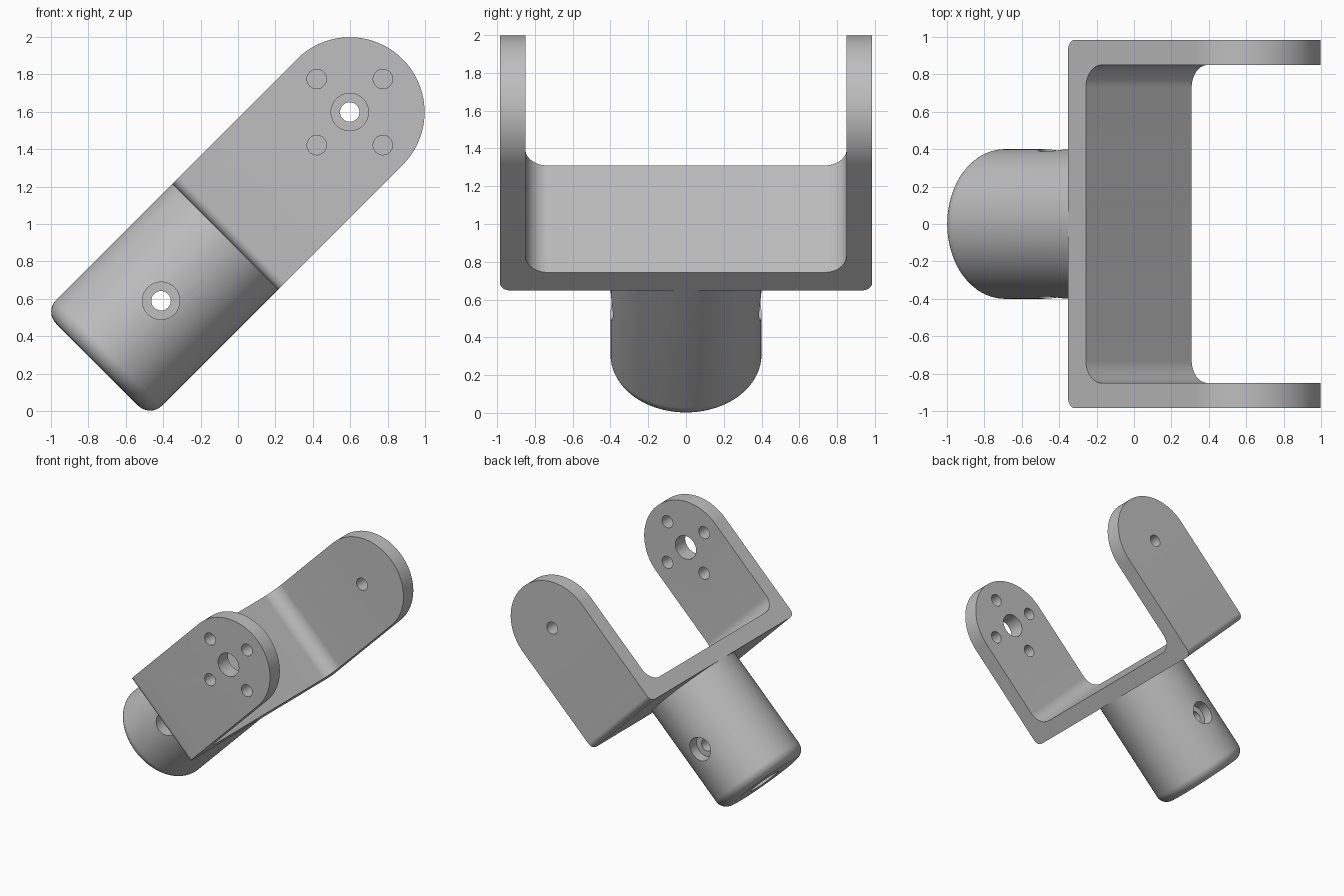
import bpy, bmesh
from math import sin, cos, pi, radians
from mathutils import Matrix

if "Cube" in bpy.data.objects:
    bpy.data.objects.remove(bpy.data.objects["Cube"], do_unlink=True)

R = 0.4            # half width of bracket, radius of post and of arm ends
PIVOT = 0.944      # pivot height above the bracket base
HALF, WALL = 0.985, 0.135
PLACE = Matrix.Translation((-0.07, 0, 0.931)) @ Matrix.Rotation(radians(45), 4, 'Y')

grey = bpy.data.materials.new("plain_grey")
grey.use_nodes = True
grey.diffuse_color = (0.52, 0.52, 0.52, 1)
grey.node_tree.nodes["Principled BSDF"].inputs["Base Color"].default_value = grey.diffuse_color


def arc(cx, cy, r, start, end, steps=12):
    angles = [radians(start + (end - start) * i / steps) for i in range(steps + 1)]
    return [(cx + r * cos(a), cy + r * sin(a)) for a in angles]


def make_object(name, bm):
    bmesh.ops.recalc_face_normals(bm, faces=bm.faces)
    mesh = bpy.data.meshes.new(name)
    bm.to_mesh(mesh)
    bm.free()
    mesh.materials.append(grey)
    ob = bpy.data.objects.new(name, mesh)
    bpy.context.collection.objects.link(ob)
    return ob


def prism(name, points, to_3d, start, end):
    """Extrude a closed outline; to_3d(a, b, depth) gives the position."""
    bm = bmesh.new()
    low, high = [[bm.verts.new(to_3d(a, b, d)) for a, b in points] for d in (start, end)]
    n = len(points)
    bm.faces.new(low)
    bm.faces.new(high)
    for i in range(n):
        j = (i + 1) % n
        bm.faces.new((low[i], low[j], high[j], high[i]))
    return make_object(name, bm)


def along_y(a, b, d):
    return (a, d, b)


def along_x(a, b, d):
    return (d, a, b)


def bore(x, z, r, y0, y1):
    return prism("cutter", arc(x, z, r, 0, 352.5, 47), along_y, y0, y1)


def boolean(ob, cutter, operation='DIFFERENCE'):
    mod = ob.modifiers.new("cut", 'BOOLEAN')
    mod.object, mod.operation, mod.solver = cutter, operation, 'EXACT'
    bpy.context.view_layer.update()
    result = bpy.data.meshes.new_from_object(ob.evaluated_get(bpy.context.evaluated_depsgraph_get()))
    ob.modifiers.clear()
    ob.data = result
    bpy.data.objects.remove(cutter, do_unlink=True)


# Fork bracket: U section with rounded corners, trimmed to round arm ends
inner, top = HALF - WALL, PIVOT + 0.5
ro, ri = 0.055, 0.12
right_side = (arc(HALF - ro, ro, ro, -90, 0) + [(HALF, top), (inner, top)]
              + arc(inner - ri, WALL + ri, ri, 0, -90))
left_side = [(-y, z) for y, z in reversed(right_side)]
bracket = prism("fork_bracket", right_side + left_side, along_x, -0.5, 0.5)
stadium = arc(0, PIVOT, R, 0, 180, 64) + [(-R, -0.2), (R, -0.2)]
boolean(bracket, prism("cutter", stadium, along_y, -1.2, 1.2), 'INTERSECT')

# Front arm: large centre hole and four screw holes; back arm: small pivot hole
boolean(bracket, bore(0, PIVOT, 0.1, -1.2, -0.6))
boolean(bracket, bore(0, PIVOT, 0.052, 0.6, 1.2))
for dx, dz in ((1, 0), (-1, 0), (0, 1), (0, -1)):
    boolean(bracket, bore(dx * 0.25, PIVOT + dz * 0.25, 0.052, -1.2, -0.6))

# Round post: turned profile with rounded lower edge and blind end bore
LENGTH, rf, hole = 0.966, 0.09, 0.135
profile = ([(0, 0), (R, 0)] + arc(R - rf, rf - LENGTH, rf, 0, -90)
           + [(hole, -LENGTH), (hole, -0.3), (0, -0.3)])
bm = bmesh.new()
verts = [bm.verts.new((r, 0, z)) for r, z in profile]
edges = [bm.edges.new(pair) for pair in zip(verts, verts[1:])]
bmesh.ops.spin(bm, geom=verts + edges, cent=(0, 0, 0), axis=(0, 0, 1), angle=2 * pi, steps=96)
bmesh.ops.remove_doubles(bm, verts=bm.verts, dist=1e-4)
post = make_object("round_post", bm)

# Cross bolt hole, counterbored on both sides
boolean(post, bore(0, -0.483, 0.052, -0.6, 0.6))
for side in (-1, 1):
    boolean(post, bore(0, -0.483, 0.1, *sorted((side * 0.3, side * 0.6))))

# Tilt both parts into place and smooth the curved faces
bpy.ops.object.select_all(action='DESELECT')
for ob in (bracket, post):
    ob.data.transform(PLACE)
    ob.select_set(True)
bpy.context.view_layer.objects.active = bracket
bpy.ops.object.shade_smooth_by_angle(angle=radians(30))
